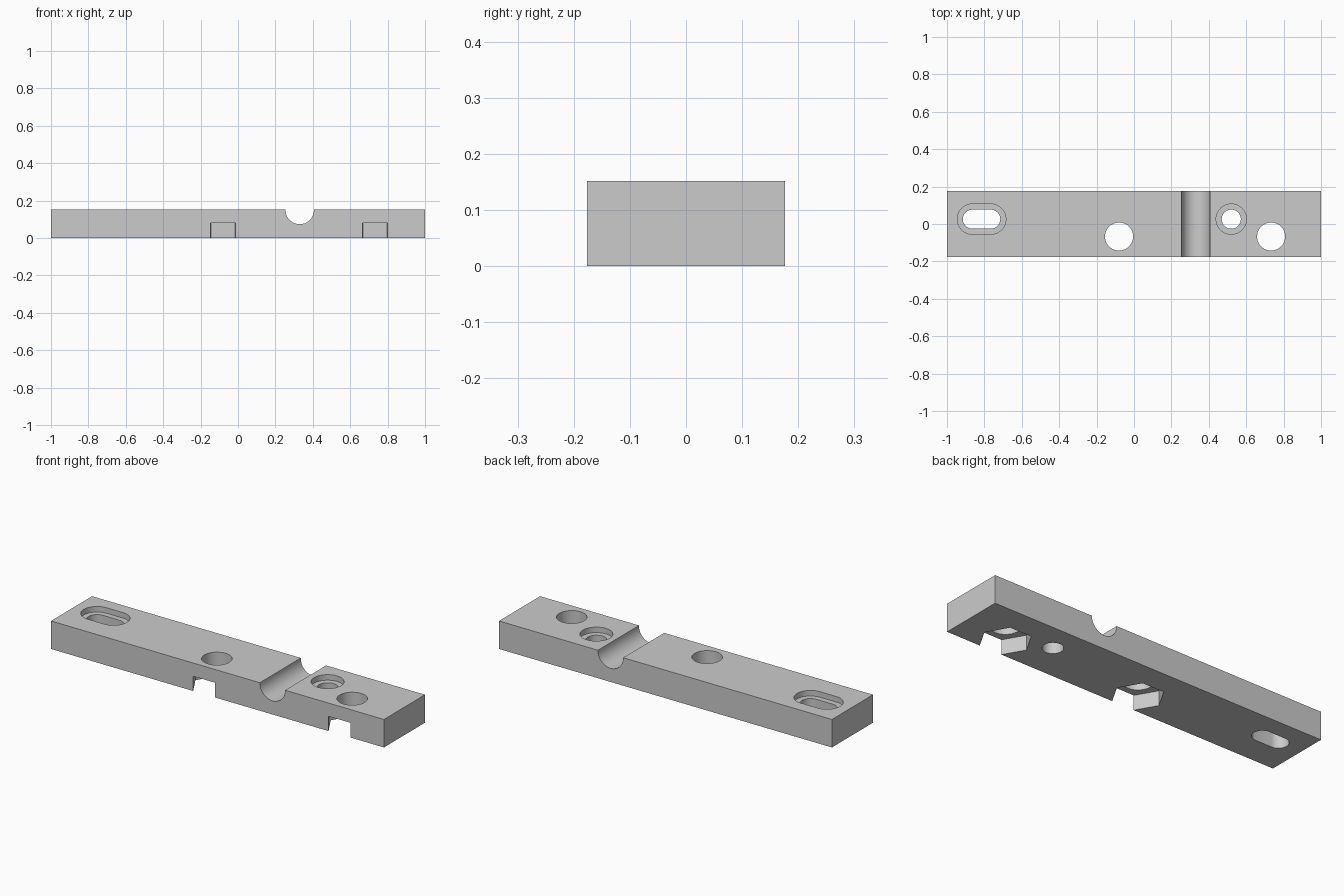
import bpy, bmesh, math
from mathutils import Matrix, Vector

cube = bpy.data.objects.get("Cube")
if cube:
    bpy.data.objects.remove(cube, do_unlink=True)

LENGTH, WIDTH, HEIGHT = 2.0, 0.352, 0.152
SEGMENTS = 64

grey = bpy.data.materials.new("light grey")
grey.use_nodes = True
colour = (0.6, 0.6, 0.6, 1)
grey.diffuse_color = colour
grey.node_tree.nodes["Principled BSDF"].inputs["Base Color"].default_value = colour


def add_object(name, bm):
    mesh = bpy.data.meshes.new(name)
    bmesh.ops.recalc_face_normals(bm, faces=bm.faces)
    bm.to_mesh(mesh)
    bm.free()
    mesh.materials.append(grey)
    obj = bpy.data.objects.new(name, mesh)
    bpy.context.collection.objects.link(obj)
    return obj


def prism(name, x, y, low, high, radius, sides=SEGMENTS, half_slot=0):
    """Upright prism; half_slot pulls its two halves apart into a rounded slot."""
    bm = bmesh.new()
    ring = []
    for i in range(sides):
        a = math.tau * (i + (0.5 if half_slot else 0)) / sides
        shift = math.copysign(half_slot, math.cos(a))
        ring.append(bm.verts.new((x + radius * math.cos(a) + shift,
                                  y + radius * math.sin(a), low)))
    face = bm.faces.new(ring)
    top = bmesh.ops.extrude_face_region(bm, geom=[face])
    verts = [v for v in top["geom"] if isinstance(v, bmesh.types.BMVert)]
    bmesh.ops.translate(bm, verts=verts, vec=Vector((0, 0, high - low)))
    return add_object(name, bm)


# Solid bar
bm = bmesh.new()
bmesh.ops.create_cube(bm, size=1)
bmesh.ops.scale(bm, vec=(LENGTH, WIDTH, HEIGHT), verts=bm.verts)
bmesh.ops.translate(bm, vec=(0, 0, HEIGHT / 2), verts=bm.verts)
bar = add_object("clamp_bar", bm)

BELOW, ABOVE = -0.1, 0.3
cutters = []

# Bolt holes with hexagonal nut pockets opening through the front edge
for x in (-0.08, 0.733):
    cutters.append(prism("bolt_hole", x, -0.067, BELOW, ABOVE, 0.075))
    cutters.append(prism("nut_pocket", x, -0.067, BELOW, 0.08, 0.129, sides=6))

# Counterbored mounting slot and mounting hole
for x, half_slot in ((-0.815, 0.049), (0.52, 0)):
    cutters.append(prism("mounting_hole", x, 0.026, BELOW, ABOVE, 0.051,
                         half_slot=half_slot))
    cutters.append(prism("counterbore", x, 0.026, HEIGHT - 0.03, ABOVE, 0.081,
                         half_slot=half_slot))

# Round groove across the top
groove = prism("rod_groove", 0, 0, -WIDTH, WIDTH, 0.076)
groove.data.transform(Matrix.Translation((0.33, 0, 0.15))
                      @ Matrix.Rotation(math.pi / 2, 4, "X"))
cutters.append(groove)

# Cut everything out of the bar
bpy.ops.object.select_all(action="DESELECT")
bpy.context.view_layer.objects.active = bar
bar.select_set(True)
for cutter in cutters:
    cutter.hide_render = True
    cut = bar.modifiers.new(cutter.name, "BOOLEAN")
    cut.operation = "DIFFERENCE"
    cut.solver = "EXACT"
    cut.object = cutter
    bpy.ops.object.modifier_apply(modifier=cut.name)
for cutter in cutters:
    bpy.data.objects.remove(cutter, do_unlink=True)

bpy.ops.object.shade_smooth_by_angle(angle=math.radians(30))
